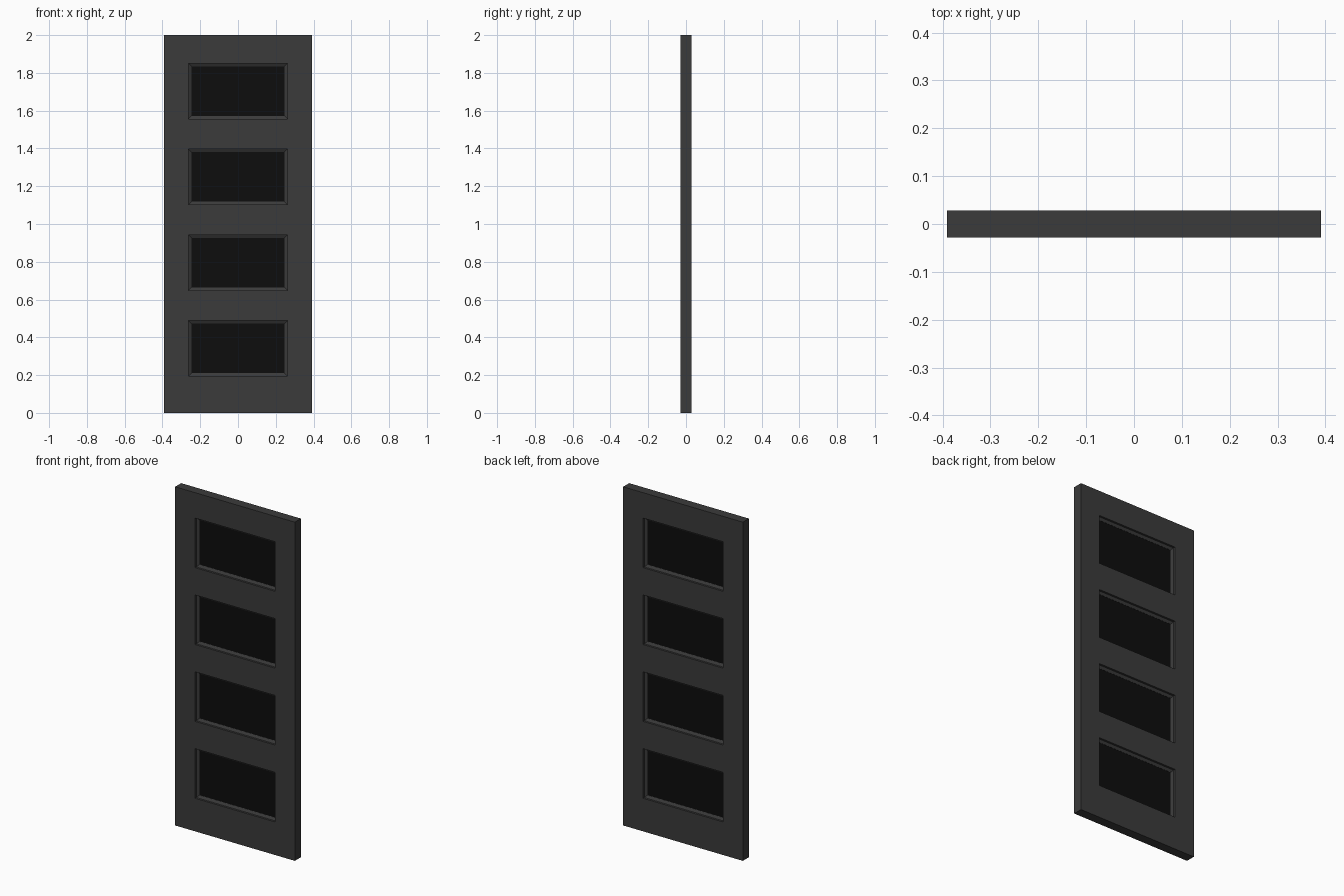
import bpy, bmesh

if "Cube" in bpy.data.objects:
    bpy.data.objects.remove(bpy.data.objects["Cube"])

W, H, T = 0.391, 2.0, 0.028          # half width, height, half thickness
SX = 0.261                           # inner edge of the stiles
Z0, PITCH, OPEN = 0.195, 0.454, 0.293  # openings: first bottom, spacing, height
BEAD = 0.015


def material(name, rgba):
    m = bpy.data.materials.new(name)
    m.diffuse_color = rgba
    m.use_nodes = True
    m.node_tree.nodes["Principled BSDF"].inputs["Base Color"].default_value = m.diffuse_color
    return m


paint = material("dark_paint", (0.043, 0.043, 0.043, 1))
glass = material("black_glass", (0.004, 0.004, 0.004, 0.96))


def finish(name, bm, mat):
    bmesh.ops.recalc_face_normals(bm, faces=bm.faces)
    me = bpy.data.meshes.new(name)
    bm.to_mesh(me)
    bm.free()
    me.materials.append(mat)
    ob = bpy.data.objects.new(name, me)
    bpy.context.collection.objects.link(ob)
    return ob


def box(name, x0, x1, y, z0, z1, mat):
    bm = bmesh.new()
    bmesh.ops.create_cube(bm, size=1)
    bmesh.ops.scale(bm, vec=(x1 - x0, 2 * y, z1 - z0), verts=bm.verts)
    bmesh.ops.translate(bm, vec=((x0 + x1) / 2, 0, (z0 + z1) / 2), verts=bm.verts)
    return finish(name, bm, mat)


def bead_ring(name, hx, z0, z1):
    # bevelled cross-section (inset, depth) swept round the rectangle
    profile = [(0, -0.016), (0, 0.016), (BEAD, 0.008), (BEAD, -0.008)]
    bm = bmesh.new()
    rings = []
    for sx, sz in ((-1, 0), (1, 0), (1, 1), (-1, 1)):
        rings.append([bm.verts.new((sx * (hx - i), y, z1 - i if sz else z0 + i))
                      for i, y in profile])
    for k in range(4):
        a, b = rings[k], rings[(k + 1) % 4]
        for j in range(4):
            n = (j + 1) % 4
            bm.faces.new((a[j], a[n], b[n], b[j]))
    return finish(name, bm, paint)


# stiles
box("left_stile", -W, -SX, T, 0, H, paint)
box("right_stile", SX, W, T, 0, H, paint)

# rails, glass panes and glazing beads
bottom = 0
for i in range(4):
    z0 = Z0 + i * PITCH
    z1 = z0 + OPEN
    box(f"rail_{i + 1}", -SX, SX, T, bottom, z0, paint)
    bead_ring(f"glazing_bead_{i + 1}", SX, z0, z1)
    box(f"glass_pane_{i + 1}", -SX + BEAD, SX - BEAD, 0.007,
        z0 + BEAD, z1 - BEAD, glass)
    bottom = z1
box("top_rail", -SX, SX, T, bottom, H, paint)
